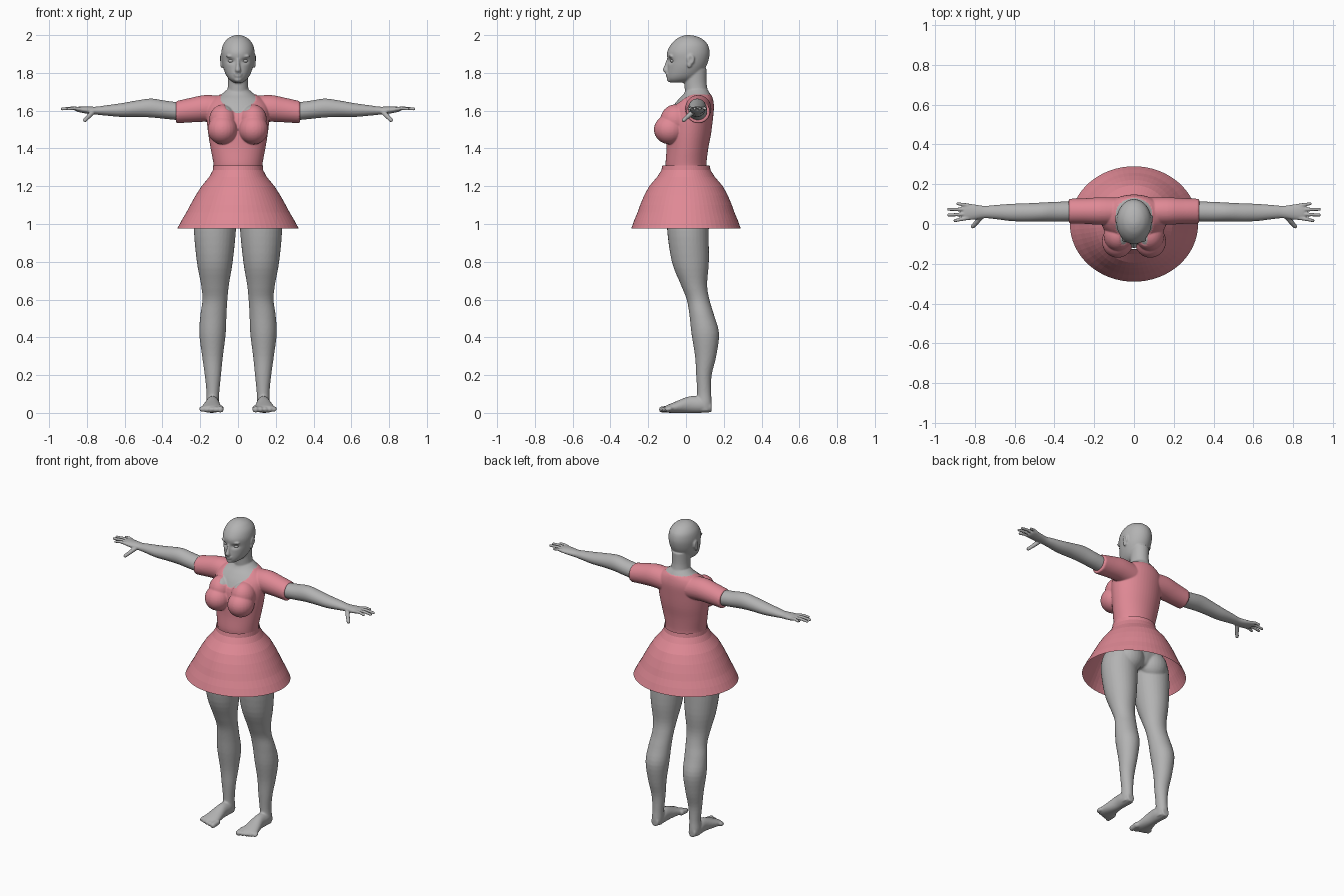
import bpy, bmesh, math
from mathutils import Vector, Matrix

cube = bpy.data.objects.get("Cube")
if cube:
    bpy.data.objects.remove(cube)


def material(name, rgb):
    m = bpy.data.materials.new(name)
    m.use_nodes = True
    m.diffuse_color = (*rgb, 1)
    bsdf = next(n for n in m.node_tree.nodes if n.type == 'BSDF_PRINCIPLED')
    bsdf.inputs["Base Color"].default_value = (*rgb, 1)
    return m


SKIN = material("grey skin", (0.45, 0.45, 0.45))
PINK = material("rose cloth", (0.74, 0.25, 0.30))


def smooth_rows(rows, steps):
    # Catmull-Rom interpolation between the key cross-sections
    out = []
    rows = [Vector(r) for r in rows]
    for i in range(len(rows) - 1):
        p0, p1, p2 = rows[max(i - 1, 0)], rows[i], rows[i + 1]
        p3 = rows[min(i + 2, len(rows) - 1)]
        for k in range(steps):
            t = k / steps
            out.append(p1 + (p2 - p0) * (t / 2)
                       + (p0 * 2 - p1 * 5 + p2 * 4 - p3) * (t * t / 2)
                       + (p1 * 3 - p0 - p2 * 3 + p3) * (t ** 3 / 2))
    return out + [rows[-1]]


def loft(bm, axis, rows, side=1, steps=4, seg=32, cap=True):
    # each row: position on the axis, centre a, centre b, radius a, radius b
    rings = []
    for t, a, b, ra, rb in smooth_rows(rows, steps):
        ring = []
        for k in range(seg):
            ang = math.tau * k / seg
            co = [a + ra * math.cos(ang), b + rb * math.sin(ang)]
            co.insert("XYZ".index(axis), t)
            ring.append(bm.verts.new((co[0] * side, co[1], co[2])))
        rings.append(ring)
    for r, q in zip(rings, rings[1:]):
        for k in range(seg):
            n = (k + 1) % seg
            bm.faces.new((r[k], r[n], q[n], q[k]))
    if cap:
        bm.faces.new(rings[0])
        bm.faces.new(rings[-1])


def ball(bm, loc, radii, side=1):
    loc = Vector((loc[0] * side, loc[1], loc[2]))
    bmesh.ops.create_uvsphere(bm, u_segments=24, v_segments=16, radius=1,
                              matrix=Matrix.LocRotScale(loc, None, Vector(radii)))


def digit(bm, points, radius, side=1):
    # finger or toe: tapering segments with round joints
    pts = [Vector((p[0] * side, p[1], p[2])) for p in points]
    for i, p in enumerate(pts):
        r = radius * (1 - 0.12 * i)
        ball(bm, p, (r, r, r))
        if i:
            d = p - pts[i - 1]
            rot = d.to_track_quat('Z', 'Y')
            bmesh.ops.create_cone(bm, cap_ends=True, segments=16, radius1=r * 1.1, radius2=r,
                                  depth=d.length,
                                  matrix=Matrix.LocRotScale((p + pts[i - 1]) / 2, rot, None))


def finish(name, bm, mats, voxel=None, smooth=True):
    bmesh.ops.recalc_face_normals(bm, faces=bm.faces[:])
    me = bpy.data.meshes.new(name)
    bm.to_mesh(me)
    bm.free()
    ob = bpy.data.objects.new(name, me)
    bpy.context.collection.objects.link(ob)
    if voxel:
        # fuse the overlapping volumes into one skin
        mod = ob.modifiers.new("fuse", 'REMESH')
        mod.mode, mod.voxel_size = 'VOXEL', voxel
        soft = ob.modifiers.new("soften", 'SMOOTH')
        soft.factor, soft.iterations = 0.5, 3
        bpy.context.view_layer.objects.active = ob
        for m in ("fuse", "soften"):
            bpy.ops.object.modifier_apply(modifier=m)
    ob.data.materials.clear()
    for m in mats:
        ob.data.materials.append(m)
    for p in ob.data.polygons:
        p.use_smooth = smooth
        p.material_index = 0
    return ob


# head, neck, bodice and sleeves
bm = bmesh.new()


def depth_rows(rows):
    # height, half width, front, back -> loft rows
    return [(z, 0, (f + b) / 2, w, (b - f) / 2) for z, w, f, b in rows]


loft(bm, 'Z', depth_rows([
    (1.28, .125, -.1, .105), (1.32, .127, -.105, .105), (1.40, .142, -.1, .115),
    (1.48, .155, -.1, .13), (1.56, .163, -.095, .14), (1.62, .16, -.07, .145),
    (1.66, .13, -.04, .14), (1.685, .09, -.015, .13), (1.71, .06, 0, .115)]), seg=48)
loft(bm, 'Z', [(1.64, 0, .06, .065, .065), (1.70, 0, .055, .057, .061),
               (1.75, 0, .05, .053, .059), (1.82, 0, .05, .055, .06)])
loft(bm, 'Z', depth_rows([
    (1.748, .022, -.08, .0), (1.765, .046, -.097, .05), (1.79, .064, -.1, .08),
    (1.83, .079, -.098, .105), (1.87, .086, -.098, .12), (1.91, .088, -.1, .125),
    (1.95, .079, -.08, .115), (1.98, .056, -.05, .085), (1.995, .03, -.02, .05),
    (2.0, .01, .0, .02)]), seg=48)
loft(bm, 'Z', [(1.875, 0, -.09, .008, .012), (1.84, 0, -.1, .01, .014),
               (1.815, 0, -.105, .015, .018), (1.803, 0, -.1, .014, .013)])
ball(bm, (0, -.082, 1.766), (.022, .02, .016))
ball(bm, (0, -.096, 1.783), (.02, .011, .006))
ball(bm, (0, -.097, 1.794), (.023, .011, .005))
for s in (1, -1):
    ball(bm, (.034, -.08, 1.888), (.03, .014, .007), s)
    ball(bm, (.088, .025, 1.872), (.011, .021, .028), s)
    ball(bm, (.086, .018, 1.845), (.009, .012, .018), s)
    ball(bm, (.082, -.087, 1.5), (.076, .08, .075), s)
    ball(bm, (.08, -.055, 1.55), (.07, .078, .08), s)
    loft(bm, 'X', [(.08, .065, 1.605, .065, .068), (.17, .065, 1.612, .066, .068),
                   (.25, .065, 1.603, .061, .062), (.325, .065, 1.592, .059, .056)], s)
upper = finish("bodice_head_and_sleeves", bm, [PINK, SKIN], .005)


# eye sockets and hollows of the ears
for v in upper.data.vertices:
    x, y, z = abs(v.co.x), v.co.y, v.co.z
    if z > 1.75 and y < 0:
        d = ((x - .036) / .02) ** 2 + ((z - 1.863) / .013) ** 2
        v.co.y += .012 * math.exp(-d)
    elif z > 1.8 and x > .085:
        d = ((y - .024) / .011) ** 2 + ((z - 1.87) / .017) ** 2
        v.co.x -= math.copysign(.008 * math.exp(-d), v.co.x)


def is_skin(c):
    # everything above the collar, plus the scalloped neckline
    if c.z > 1.685 and abs(c.x) < .11:
        return True
    u, w = c.x / .092, (c.z - 1.685) / .095
    scallop = .94 + .1 * abs(math.sin(5 * math.atan2(w, u)))
    return c.y < .04 and math.hypot(u, w) < scallop


skin_verts = set()
for p in upper.data.polygons:
    if is_skin(p.center):
        p.material_index = 1
        skin_verts.update(p.vertices)
# cloth stands slightly proud of the skin
offsets = [(v, v.normal * .003) for v in upper.data.vertices if v.index not in skin_verts]
for v, off in offsets:
    v.co += off

# eyes
bm = bmesh.new()
for s in (1, -1):
    ball(bm, (.036, -.07, 1.863), (.017, .014, .009), s)
finish("eyes", bm, [SKIN])

# arms with hands
for s, label in ((1, "left"), (-1, "right")):
    bm = bmesh.new()
    loft(bm, 'X', [(.27, .063, 1.592, .049, .047), (.38, .062, 1.604, .05, .048),
                   (.46, .06, 1.614, .048, .05), (.54, .058, 1.61, .046, .043),
                   (.62, .058, 1.603, .043, .036), (.70, .06, 1.601, .035, .027),
                   (.75, .06, 1.6, .031, .021), (.80, .06, 1.603, .038, .019),
                   (.845, .062, 1.607, .042, .014), (.86, .062, 1.608, .036, .009)], s)
    for base, tip, reach in ((.093, .102, .885), (.073, .074, .932),
                             (.05, .045, .932), (.03, .017, .9)):
        digit(bm, [(.835, base, 1.608), ((.835 + reach) / 2, (base + tip) / 2, 1.613),
                   (reach, tip, 1.609)], .0105, s)
    digit(bm, [(.765, .04, 1.596), (.79, .01, 1.57), (.81, -.012, 1.55)], .014, s)
    finish(label + "_arm", bm, [SKIN], .004)

# hips, legs and feet
bm = bmesh.new()
loft(bm, 'Z', [(1.3, 0, 0, .1, .09), (1.2, 0, .01, .155, .11),
               (1.1, 0, .015, .2, .12), (1.02, 0, .012, .2, .1), (1.0, 0, .012, .17, .07)])
for s in (1, -1):
    ball(bm, (.09, .07, 1.04), (.09, .075, .09), s)
    loft(bm, 'Z', [(1.06, .115, .015, .1, .11), (.97, .122, .01, .111, .11),
                   (.8, .123, .023, .095, .098), (.68, .122, .042, .074, .07),
                   (.6, .122, .064, .066, .06), (.52, .13, .083, .069, .065),
                   (.42, .135, .102, .07, .073), (.3, .135, .104, .055, .056),
                   (.2, .133, .095, .043, .041), (.11, .133, .096, .034, .037),
                   (.05, .135, .098, .034, .039), (.01, .135, .1, .03, .034)], s)
    loft(bm, 'Y', [(.135, .135, .03, .024, .026), (.08, .135, .042, .036, .042),
                   (.02, .135, .044, .037, .044), (-.05, .139, .031, .05, .031),
                   (-.1, .14, .021, .06, .02), (-.11, .14, .02, .054, .015)], s)
    for i in range(5):
        x, r = .093 + .025 * i, .019 - .0015 * i
        digit(bm, [(x, -.085, .022), (x, -.127 + .007 * i, .018)], r, s)
finish("hips_and_legs", bm, [SKIN], .006)

# flared open skirt with flat panels
bm = bmesh.new()
loft(bm, 'Z', [(z, 0, 0, rx, ry) for z, rx, ry in (
    (1.31, .131, .125), (1.285, .133, .13), (1.25, .152, .152), (1.2, .193, .195),
    (1.15, .225, .222), (1.1, .253, .243), (1.06, .274, .257),
    (1.02, .298, .274), (.975, .322, .29))], steps=1, seg=64, cap=False)
finish("skirt", bm, [PINK], smooth=False)
